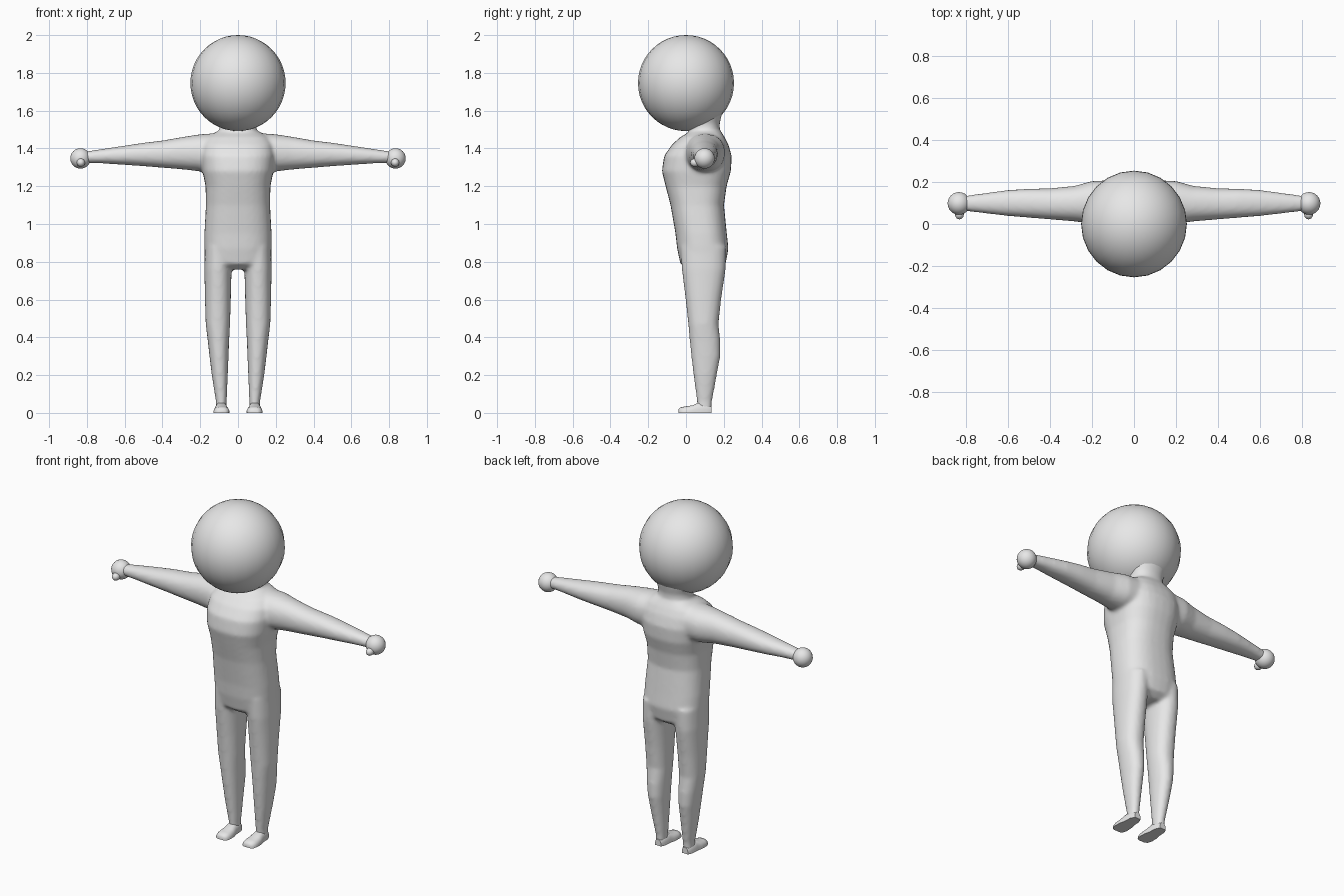
import bpy, bmesh, math
from mathutils import Vector, Matrix

grey = bpy.data.materials.new("plain grey")
grey.diffuse_color = (0.8, 0.8, 0.8, 1)


def loft(bm, axis, rows, side=1, n=32, power=2.2):
    """Closed tube along an axis; row = (position, u min, u max, v min, v max)."""
    rings = []
    for t, u0, u1, v0, v1 in rows:
        ring = []
        for i in range(n):
            a = 2 * math.pi * i / n
            c, s = math.cos(a), math.sin(a)
            u = (u0 + u1) / 2 + (u1 - u0) / 2 * math.copysign(abs(c) ** (2 / power), c)
            v = (v0 + v1) / 2 + (v1 - v0) / 2 * math.copysign(abs(s) ** (2 / power), s)
            p = {"x": (t, u, v), "y": (u, t, v), "z": (u, v, t)}[axis]
            ring.append(bm.verts.new((p[0] * side, p[1], max(p[2], 0))))
        rings.append(ring)
    for a, b in zip(rings, rings[1:]):
        for i in range(n):
            j = (i + 1) % n
            bm.faces.new((a[i], a[j], b[j], b[i]))
    bm.faces.new(rings[0])
    bm.faces.new(rings[-1])


def finish(bm, name, angle=50):
    bmesh.ops.recalc_face_normals(bm, faces=bm.faces)
    mesh = bpy.data.meshes.new(name)
    bm.to_mesh(mesh)
    bm.free()
    obj = bpy.data.objects.new(name, mesh)
    bpy.context.collection.objects.link(obj)
    mesh.materials.append(grey)
    bpy.ops.object.select_all(action='DESELECT')
    obj.select_set(True)
    bpy.context.view_layer.objects.active = obj
    bpy.ops.object.shade_smooth_by_angle(angle=math.radians(angle))
    return obj


def ball(bm, centre, radii, segments=24, rings=16):
    m = Matrix.Translation(Vector(centre)) @ Matrix.Diagonal((*radii, 1))
    bmesh.ops.create_uvsphere(bm, u_segments=segments, v_segments=rings, radius=1, matrix=m)


# Torso: z, x range, y range
body = bmesh.new()
loft(body, "z", [
    (0.76, -0.12, 0.12, 0.01, 0.17),
    (0.79, -0.172, 0.172, -0.03, 0.21),
    (0.87, -0.178, 0.178, -0.047, 0.225),
    (0.95, -0.178, 0.178, -0.056, 0.216),
    (1.10, -0.170, 0.170, -0.082, 0.201),
    (1.20, -0.172, 0.172, -0.108, 0.215),
    (1.28, -0.188, 0.188, -0.128, 0.238),
    (1.36, -0.196, 0.196, -0.116, 0.242),
    (1.42, -0.190, 0.190, -0.075, 0.225),
    (1.46, -0.165, 0.165, -0.030, 0.205),
    (1.49, -0.11, 0.11, 0.02, 0.185)], power=2.5)

# Neck, flaring into the head
loft(body, "z", [
    (1.44, -0.13, 0.13, 0.0, 0.20),
    (1.49, -0.10, 0.10, 0.02, 0.18),
    (1.53, -0.095, 0.095, 0.01, 0.178),
    (1.60, -0.12, 0.12, -0.03, 0.195)])

for side in (1, -1):
    # Arm: x, y range, z range
    loft(body, "x", [
        (0.06, -0.01, 0.21, 1.27, 1.485),
        (0.20, 0.0, 0.205, 1.278, 1.475),
        (0.28, 0.012, 0.182, 1.288, 1.463),
        (0.40, 0.022, 0.170, 1.298, 1.442),
        (0.50, 0.030, 0.168, 1.306, 1.430),
        (0.60, 0.038, 0.162, 1.313, 1.415),
        (0.72, 0.052, 0.146, 1.321, 1.397),
        (0.82, 0.064, 0.132, 1.324, 1.382)], side)
    # Leg: z, x range, y range
    loft(body, "z", [
        (0.01, 0.062, 0.116, 0.062, 0.134),
        (0.06, 0.060, 0.117, 0.058, 0.138),
        (0.20, 0.054, 0.139, 0.040, 0.163),
        (0.30, 0.050, 0.151, 0.028, 0.182),
        (0.38, 0.047, 0.160, 0.020, 0.182),
        (0.47, 0.042, 0.171, 0.012, 0.172),
        (0.60, 0.038, 0.175, -0.002, 0.186),
        (0.76, 0.034, 0.178, -0.022, 0.210),
        (0.88, 0.020, 0.176, -0.030, 0.214)], side)

# Fuse the limbs and trunk into one soft skin
skin = finish(body, "body")
fuse = skin.modifiers.new("fuse", 'REMESH')
fuse.mode = 'VOXEL'
fuse.voxel_size = 0.01
fuse.use_smooth_shade = True
soften = skin.modifiers.new("soften", 'SMOOTH')
soften.factor = 0.5
soften.iterations = 8

# Head
head = bmesh.new()
ball(head, (0, 0.0, 1.746), (0.252, 0.254, 0.254), 24, 24)
finish(head, "head")

for side, label in ((1, "left"), (-1, "right")):
    # Hand with a small thumb pointing forwards
    hand = bmesh.new()
    ball(hand, (0.834 * side, 0.098, 1.347), (0.054, 0.054, 0.054))
    ball(hand, (0.832 * side, 0.048, 1.325), (0.022, 0.026, 0.022), 12, 8)
    finish(hand, label + "_hand")

    # Foot with a flat sole: y, x range, z range
    foot = bmesh.new()
    loft(foot, "y", [
        (-0.040, 0.066, 0.108, -0.018, 0.018),
        (-0.030, 0.051, 0.123, -0.029, 0.029),
        (-0.005, 0.045, 0.130, -0.034, 0.034),
        (0.035, 0.047, 0.129, -0.040, 0.040),
        (0.065, 0.054, 0.122, -0.055, 0.055),
        (0.110, 0.057, 0.120, -0.050, 0.050),
        (0.136, 0.068, 0.108, -0.036, 0.036)], side, 24, 2.6)
    bmesh.ops.remove_doubles(foot, verts=foot.verts, dist=0.0005)
    finish(foot, label + "_foot")
